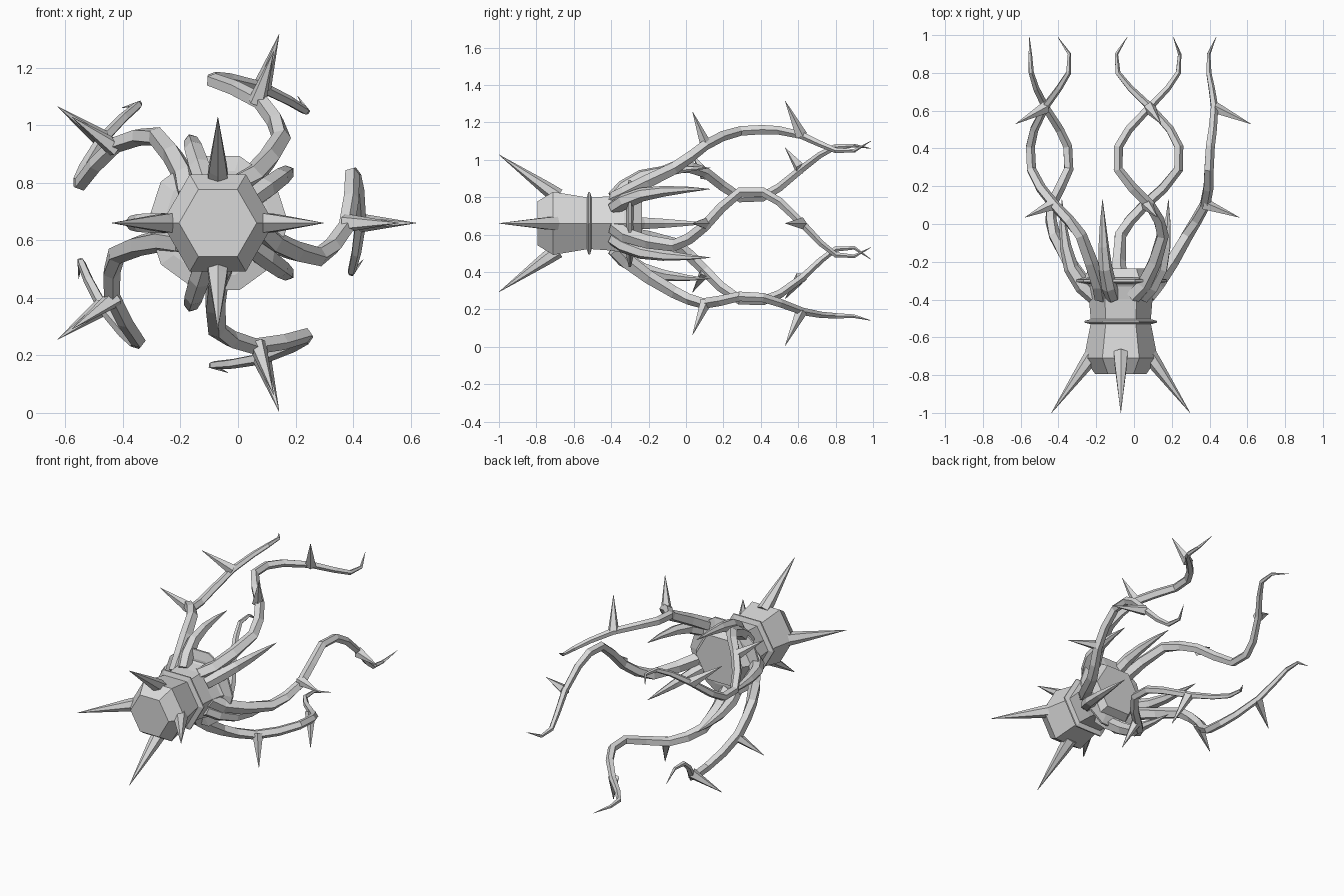
import bpy, bmesh, math
from mathutils import Vector, Matrix

if "Cube" in bpy.data.objects:
    bpy.data.objects.remove(bpy.data.objects["Cube"])

CENTRE = Vector((-0.07, 0, 0.66))  # main axis runs along y through here

grey = bpy.data.materials.new("plain grey")
grey.diffuse_color = (0.69, 0.69, 0.69, 1)
grey.use_nodes = True
grey.node_tree.nodes["Principled BSDF"].inputs["Base Color"].default_value = grey.diffuse_color


def finish(name, bm):
    bmesh.ops.recalc_face_normals(bm, faces=bm.faces)
    me = bpy.data.meshes.new(name)
    bm.to_mesh(me)
    bm.free()
    me.materials.append(grey)
    ob = bpy.data.objects.new(name, me)
    ob.location = CENTRE
    bpy.context.collection.objects.link(ob)
    return ob


def skin(bm, rings):
    """Join rings of vertices into a closed skin with capped ends."""
    for a, b in zip(rings, rings[1:]):
        n = len(a)
        for i in range(n):
            j = (i + 1) % n
            bm.faces.new((a[i], a[j], b[j], b[i]))
    bm.faces.new(rings[0])
    bm.faces.new(rings[-1])


def lathe(name, profile, sides):
    """Faceted solid around the y axis from (y, radius) pairs."""
    bm = bmesh.new()
    rings = []
    for y, r in profile:
        rings.append([bm.verts.new((r * math.cos(2 * math.pi * i / sides), y,
                                    r * math.sin(2 * math.pi * i / sides)))
                      for i in range(sides)])
    skin(bm, rings)
    return finish(name, bm)


def sweep(name, path, radii, sides, spin, squash=1.0):
    """Tapered tube along a path, then turned about the y axis."""
    bm = bmesh.new()
    pts = [Vector(p) for p in path]
    turn = Matrix.Rotation(-spin, 4, 'Y')
    rings = []
    for k, (p, r) in enumerate(zip(pts, radii)):
        t = (pts[min(k + 1, len(pts) - 1)] - pts[max(k - 1, 0)]).normalized()
        side = t.cross(Vector((1, 0, 0.001)))
        side = side.normalized() if side.length > 1e-3 else Vector((0, 0, 1))
        up = side.cross(t).normalized()
        ring = []
        for i in range(sides):
            a = 2 * math.pi * i / sides
            off = up * math.cos(a) * r + side * math.sin(a) * r * squash
            ring.append(bm.verts.new(turn @ (p + off)))
        rings.append(ring)
    skin(bm, rings)
    return finish(name, bm)


# Body: chamfered hexagonal head, waist, bands and rear bulb
lathe("body", [(-0.795, 0.135), (-0.71, 0.195), (-0.52, 0.158), (-0.40, 0.168),
               (-0.30, 0.19)], 6)
lathe("waist_band", [(-0.532, 0.155), (-0.522, 0.192), (-0.513, 0.192), (-0.503, 0.155)], 6)
lathe("rear_bulb", [(-0.38, 0.15), (-0.30, 0.205), (-0.235, 0.165)], 6)
lathe("rear_flange", [(-0.318, 0.19), (-0.306, 0.245), (-0.294, 0.245), (-0.282, 0.19)], 10)

# Four long spikes on the head
for k in range(4):
    sweep("head_spike", [(0.145, -0.685, 0), (0.19, -0.75, 0), (0.367, -1.0, 0)],
          [0.042, 0.036, 0.001], 6, k * math.pi / 2)

# Twisting arm centreline (x outward, y back, z sideways) and its thickness
arm = [(0.14, -0.385, -0.02), (0.19, -0.32, -0.065), (0.27, -0.20, -0.10),
       (0.35, -0.06, -0.118), (0.40, 0.02, -0.08), (0.445, 0.10, -0.015),
       (0.462, 0.19, 0.085), (0.465, 0.29, 0.168), (0.472, 0.41, 0.168),
       (0.485, 0.50, 0.115), (0.495, 0.62, 0.0), (0.48, 0.72, -0.105),
       (0.465, 0.80, -0.168), (0.465, 0.90, -0.176), (0.505, 0.99, -0.128)]
arm_r = [0.042, 0.042, 0.038, 0.034, 0.032, 0.030, 0.029, 0.027,
         0.026, 0.024, 0.021, 0.018, 0.015, 0.010, 0.001]

# Curved claws between the arms
claw = [(0.14, -0.385, 0), (0.20, -0.33, 0), (0.262, -0.235, 0),
        (0.292, -0.12, 0), (0.307, 0.01, 0), (0.312, 0.13, 0)]
claw_r = [0.042, 0.045, 0.040, 0.031, 0.017, 0.001]

for k in range(5):
    ang = k * 2 * math.pi / 5
    sweep("arm", arm, arm_r, 5, ang)
    sweep("arm_inner_spike", [(0.44, 0.105, 0), (0.627, 0.035, 0)], [0.034, 0.001], 5, ang)
    sweep("arm_outer_spike", [(0.495, 0.615, 0), (0.688, 0.53, 0)], [0.034, 0.001], 5, ang)
    sweep("claw", claw, claw_r, 6, ang + math.pi / 5, 0.9)
